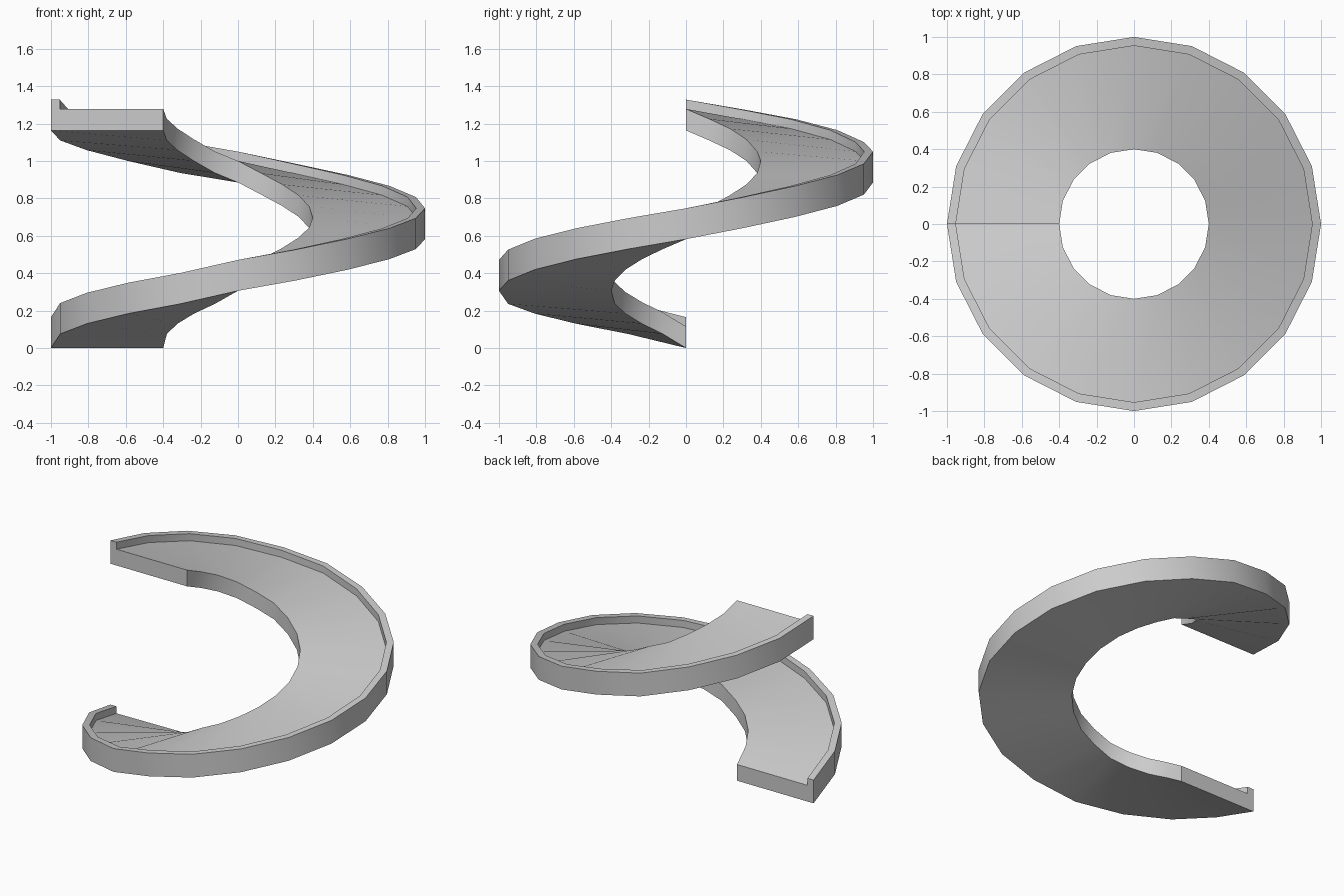
import bpy, bmesh
from math import cos, sin, pi, radians

if "Cube" in bpy.data.objects:
    bpy.data.objects.remove(bpy.data.objects["Cube"])

# Underside height at each 18 degree step of one full turn
heights = [0, .075, .13, .184, .236, .306, .361, .419, .475, .529, .582,
           .642, .702, .76, .82, .885, .936, 1.0, 1.058, 1.11, 1.163]

# Ramp cross-section (radius, height): floor slab with a raised outer kerb
profile = [(.4, 0), (1, 0), (1, .165), (.953, .165), (.953, .115), (.4, .115)]

bm = bmesh.new()
rings = []
for i, h in enumerate(heights):
    a = pi + i * pi / 10
    rings.append([bm.verts.new((r * cos(a), r * sin(a), h + z)) for r, z in profile])

# Skin between neighbouring sections
n = len(profile)
for a, b in zip(rings, rings[1:]):
    for k in range(n):
        m = (k + 1) % n
        bm.faces.new((a[k], a[m], b[m], b[k]))

# End caps
bm.faces.new(rings[0])
bm.faces.new(rings[-1][::-1])
bmesh.ops.recalc_face_normals(bm, faces=bm.faces)

mesh = bpy.data.meshes.new("spiral_ramp")
bm.to_mesh(mesh)
bm.free()
ramp = bpy.data.objects.new("spiral_ramp", mesh)
bpy.context.collection.objects.link(ramp)

# Smooth along the curve, crisp at the kerb and ends
bpy.context.view_layer.objects.active = ramp
ramp.select_set(True)
bpy.ops.object.shade_smooth_by_angle(angle=radians(30))
